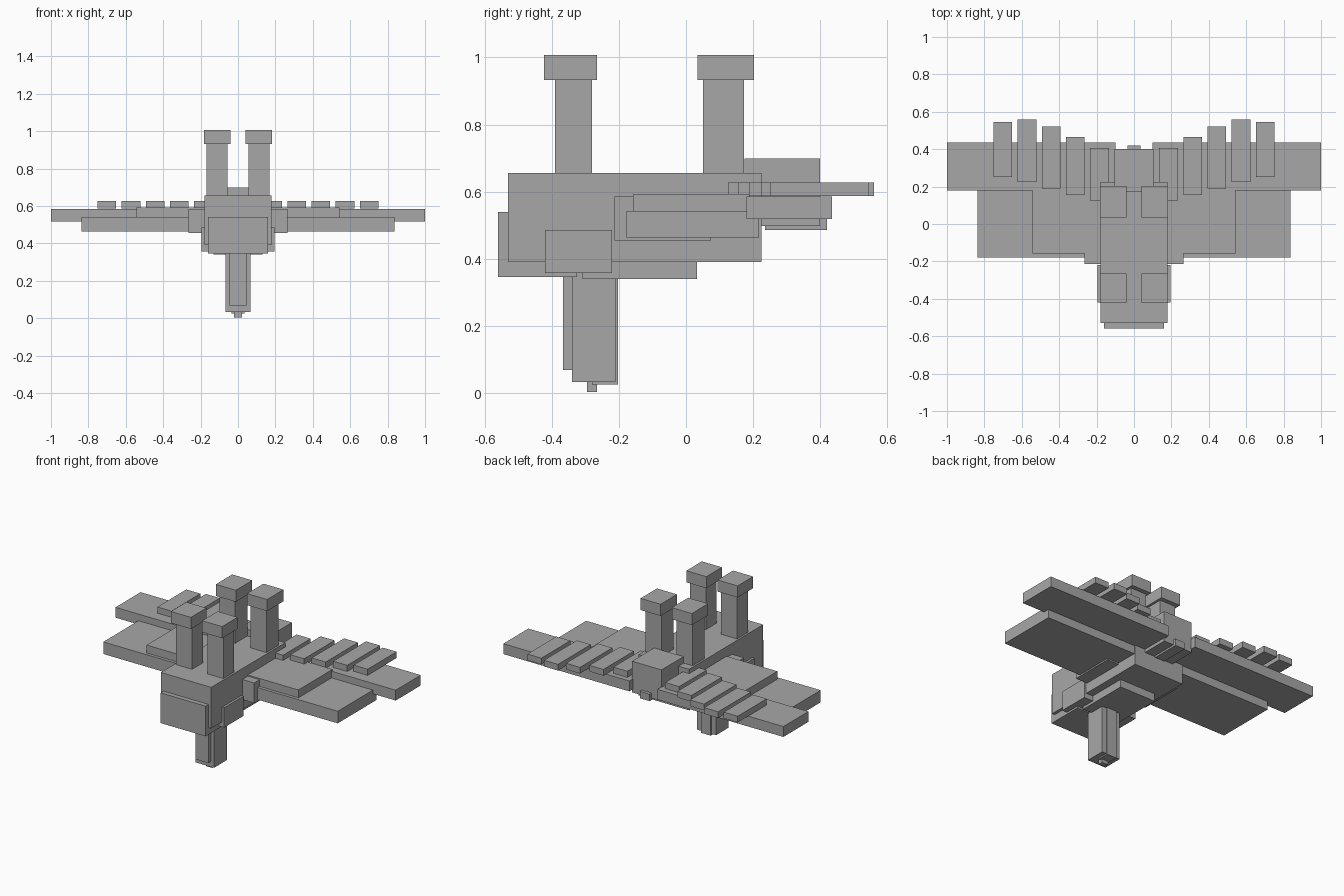
import bpy
import bmesh
from mathutils import Matrix, Vector

if "Cube" in bpy.data.objects:
    bpy.data.objects.remove(bpy.data.objects["Cube"], do_unlink=True)

grey = bpy.data.materials.new("stone_grey")
grey.use_nodes = True
COLOUR = (0.39, 0.39, 0.39, 1)
grey.diffuse_color = COLOUR
grey.node_tree.nodes["Principled BSDF"].inputs["Base Color"].default_value = COLOUR


def box(name, x, y, z):
    """Block filling the given (low, high) ranges."""
    low, high = (Vector(c) for c in zip(x, y, z))
    bm = bmesh.new()
    bmesh.ops.create_cube(bm, size=1, matrix=Matrix.Diagonal((*(high - low), 1)))
    mesh = bpy.data.meshes.new(name)
    bm.to_mesh(mesh)
    bm.free()
    mesh.materials.append(grey)
    obj = bpy.data.objects.new(name, mesh)
    obj.location = (low + high) / 2
    bpy.context.collection.objects.link(obj)


def wide(name, half, y, z):
    """Block centred across the model."""
    box(name, (-half, half), y, z)


def pair(name, x, y, z):
    """Block and its mirror image."""
    box("left_" + name, x, y, z)
    box("right_" + name, (-x[1], -x[0]), y, z)


# Hull, face plate, cheeks and belly
wide("body", 0.18, (-0.53, 0.225), (0.39, 0.655))
wide("face_plate", 0.16, (-0.56, -0.325), (0.345, 0.54))
wide("cheek_block", 0.195, (-0.42, -0.22), (0.357, 0.485))
wide("belly_plate", 0.13, (-0.308, 0.033), (0.34, 0.395))

# Rear block and its stud
wide("tail_block", 0.105, (0.175, 0.40), (0.497, 0.698))
wide("tail_stud", 0.035, (0.235, 0.42), (0.485, 0.53))

# Central leg with front and back ridges and a foot tip
wide("leg", 0.067, (-0.34, -0.21), (0.033, 0.40))
wide("leg_front_ridge", 0.045, (-0.367, -0.33), (0.068, 0.40))
wide("leg_back_ridge", 0.035, (-0.28, -0.202), (0.025, 0.40))
wide("foot_tip", 0.022, (-0.295, -0.265), (0.003, 0.04))

# Four capped towers
for place, shaft_y, cap_y in (("front", (-0.39, -0.28), (-0.423, -0.265)),
                              ("rear", (0.05, 0.173), (0.035, 0.202))):
    pair(place + "_tower_shaft", (0.055, 0.168), shaft_y, (0.65, 0.94))
    pair(place + "_tower_cap", (0.04, 0.183), cap_y, (0.932, 1.007))

# Layered wings
pair("wing_root", (0.1, 0.265), (-0.213, 0.075), (0.455, 0.585))
pair("main_wing", (0.1, 0.837), (-0.178, 0.218), (0.464, 0.542))
pair("upper_wing", (0.1, 0.542), (-0.158, 0.19), (0.53, 0.593))
pair("rear_wing", (0.1, 1.0), (0.18, 0.435), (0.518, 0.585))

# Feather slats fanned along the rear edge
for i, (start, end) in enumerate(((0.125, 0.405), (0.155, 0.465), (0.19, 0.52),
                                  (0.225, 0.56), (0.25, 0.545))):
    inner = 0.135 + 0.129 * i
    pair(f"feather_slat_{i + 1}", (inner, inner + 0.1), (start, end), (0.587, 0.627))
